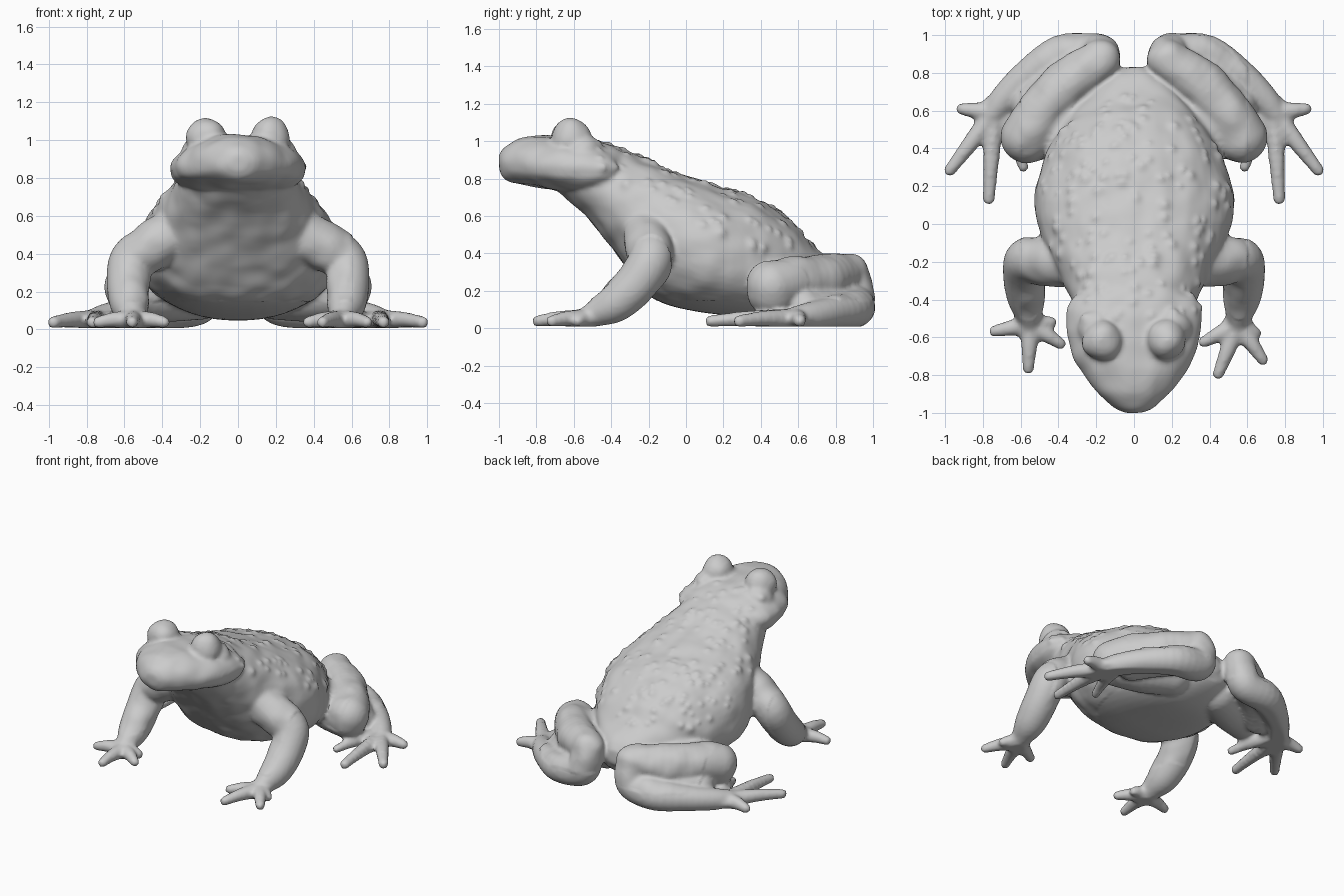
import bpy, bmesh, math, random
from mathutils import Vector, Matrix, noise
from mathutils.kdtree import KDTree

if "Cube" in bpy.data.objects:
    bpy.data.objects.remove(bpy.data.objects["Cube"])

random.seed(4)
points, polys = [], []

# template ball, copied along every limb
bm = bmesh.new()
bmesh.ops.create_icosphere(bm, subdivisions=3, radius=1)
BALL = [v.co.copy() for v in bm.verts]
BALL_FACES = [[v.index for v in f.verts] for f in bm.faces]
bm.free()


def add(vs, fs):
    base = len(points)
    points.extend(vs)
    polys.extend([base + i for i in f] for f in fs)


def spline(rows, steps):
    """Catmull-Rom interpolation through rows of numbers."""
    out = []
    for i in range(len(rows) - 1):
        a, b, c, d = (rows[max(0, min(len(rows) - 1, i + k))] for k in (-1, 0, 1, 2))
        for s in range(steps):
            t = s / steps
            out.append([0.5 * (2 * q + (r - p) * t + (2 * p - 5 * q + 4 * r - u) * t * t
                               + (3 * q - p - 3 * r + u) * t ** 3)
                        for p, q, r, u in zip(a, b, c, d)])
    return out + [list(rows[-1])]


def loft(rows, power=1.0, crease=0.0, n=48):
    """Closed loft along y; each row is y, half width, widest z, top z, bottom z."""
    vs, fs = [], []
    rows = spline(rows, 4)
    for y, w, mid, top, bot in rows:
        for i in range(n):
            a = 2 * math.pi * i / n
            c, s = math.cos(a), math.sin(a)
            k = 1 - crease * math.exp(-((s + 0.1) / 0.12) ** 2)
            x = math.copysign(abs(c) ** power, c) * w * k
            z = mid + math.copysign(abs(s) ** power, s) * (top - mid if s > 0 else mid - bot)
            vs.append((x, y, z))
    for r in range(len(rows) - 1):
        for i in range(n):
            a, b = r * n + i, r * n + (i + 1) % n
            fs.append((b, a, a + n, b + n))
    fs.append(range(n))
    fs.append(range(len(vs) - 1, len(vs) - n - 1, -1))
    add(vs, fs)


def ball(p, r, scale=(1, 1, 1), turn=0.0):
    m = (Matrix.Translation(p) @ Matrix.Rotation(turn, 4, 'Z')
         @ Matrix.Diagonal((*(Vector(scale) * r), 1)))
    add([m @ v for v in BALL], BALL_FACES)


def limb(rows, side, steps=5):
    """Rounded limb through rows of x, y, z, radius."""
    for x, y, z, r in spline(rows, steps):
        ball((side * x, y, z), r)


def digits(base, tips, side, r):
    """Tapering fingers or toes, slightly arched, with a blunt tip."""
    bx, by, bz = base
    for x, y in tips:
        limb([(bx, by, bz, r * 1.5),
              ((bx + x) / 2, (by + y) / 2, bz + 0.005, r * 1.15),
              (x + (bx - x) * 0.06, y + (by - y) * 0.06, 0.038, r * 0.85)], side, 6)


# torso
loft([(-.72, .12, .85, .95, .76), (-.6, .24, .82, .98, .66), (-.5, .29, .76, .99, .56),
      (-.4, .33, .68, .97, .43), (-.3, .38, .58, .94, .30), (-.2, .43, .50, .90, .18),
      (-.1, .48, .44, .85, .125), (.05, .525, .40, .80, .09), (.2, .52, .37, .75, .07),
      (.4, .45, .33, .68, .05), (.55, .36, .29, .58, .05), (.68, .25, .26, .44, .08),
      (.78, .15, .25, .36, .13), (.83, .05, .25, .30, .20)], power=0.88)

# head with a soft mouth crease
loft([(-1.0, .04, .88, .92, .84), (-.97, .11, .87, .97, .80), (-.9, .19, .86, 1.01, .775),
      (-.8, .265, .85, 1.03, .755), (-.7, .325, .845, 1.03, .735), (-.6, .355, .84, 1.02, .715),
      (-.5, .365, .84, 1.01, .71), (-.43, .355, .84, .99, .72), (-.37, .30, .84, .97, .74),
      (-.3, .15, .83, .93, .76)], power=1.0, crease=0.025)

finger_tips = {1: [(.36, -.63), (.44, -.81), (.69, -.73), (.65, -.58)],
               -1: [(.38, -.64), (.56, -.78), (.75, -.57), (.43, -.52)]}
for side in (1, -1):
    # bulging eyes with a low brow
    ball((side * .17, -.615, 1.015), .107)
    ball((side * .2, -.55, .925), .105)
    # front leg and hand
    limb([(.33, -.2, .51, .135), (.46, -.2, .435, .13), (.562, -.19, .36, .12),
          (.58, -.265, .24, .115), (.573, -.37, .14, .105), (.56, -.46, .09, .078),
          (.55, -.53, .06, .055)], side)
    ball((side * .55, -.54, .052), .085, (1, 1, .6))
    digits((.55, -.53, .047), finger_tips[side], side, .037)
    # thigh, knee and shin
    limb([(.2, .62, .2, .15), (.38, .54, .2, .16), (.56, .46, .2, .138)], side)
    limb([(.57, .46, .225, .138), (.50, .57, .25, .135), (.36, .73, .26, .135),
          (.19, .86, .29, .11)], side)
    # heel, long foot and the fold above it
    limb([(.18, .87, .29, .11), (.18, .895, .2, .11), (.22, .9, .13, .11),
          (.39, .895, .105, .105), (.57, .78, .085, .085), (.69, .66, .065, .075),
          (.75, .58, .055, .06)], side)
    limb([(.25, .85, .17, .1), (.4, .76, .15, .1), (.55, .63, .12, .1)], side)
    ball((side * .73, .58, .05), .12, (.85, 1.15, .4), side * .6)
    # hind toes
    digits((.74, .59, .047), [(.92, .61), (.99, .265), (.77, .105)], side, .039)
    digits((.68, .58, .047), [(.58, .285)], side, .034)

mesh = bpy.data.meshes.new("toad_body")
mesh.from_pydata(points, [], polys)
toad = bpy.data.objects.new("toad_body", mesh)
bpy.context.collection.objects.link(toad)
bpy.context.view_layer.objects.active = toad
toad.select_set(True)

# fuse all parts into one skin
fuse = toad.modifiers.new("fuse", 'REMESH')
fuse.mode = 'VOXEL'
fuse.voxel_size = 0.014
relax = toad.modifiers.new("relax", 'SMOOTH')
relax.factor = 0.5
relax.iterations = 5
for name in ("fuse", "relax"):
    bpy.ops.object.modifier_apply(modifier=name)

# warts on the back and flanks, lumpy skin, flat soles
coords = [v.co.copy() for v in toad.data.vertices]
normals = [v.normal.copy() for v in toad.data.vertices]
back = [i for i, (c, n) in enumerate(zip(coords, normals))
        if n.z > 0.15 and -.5 < c.y < .7 and abs(c.x) < min(.53, .95 - c.y) - .03
        and c.z > max(.42, .9 - .75 * (c.y + .5))]
tree = KDTree(len(coords))
for i, c in enumerate(coords):
    tree.insert(c, i)
tree.balance()
offset = [0.0] * len(coords)
for i in random.sample(back, min(150, len(back))):
    size = random.uniform(.02, .042)
    for co, j, dist in tree.find_range(coords[i], size * 2):
        offset[j] = max(offset[j], size * .36 * math.exp(-(dist / size) ** 2 * 2))
flat = []
for c, n, o in zip(coords, normals, offset):
    if c.z > .15 and abs(c.x) < .6:
        o += .01 * noise.noise(c * 9)
    p = c + n * o
    flat += (p.x, p.y, max(p.z, .008))
toad.data.vertices.foreach_set("co", flat)
toad.data.update()

bpy.ops.object.shade_smooth_by_angle(angle=math.radians(50))
